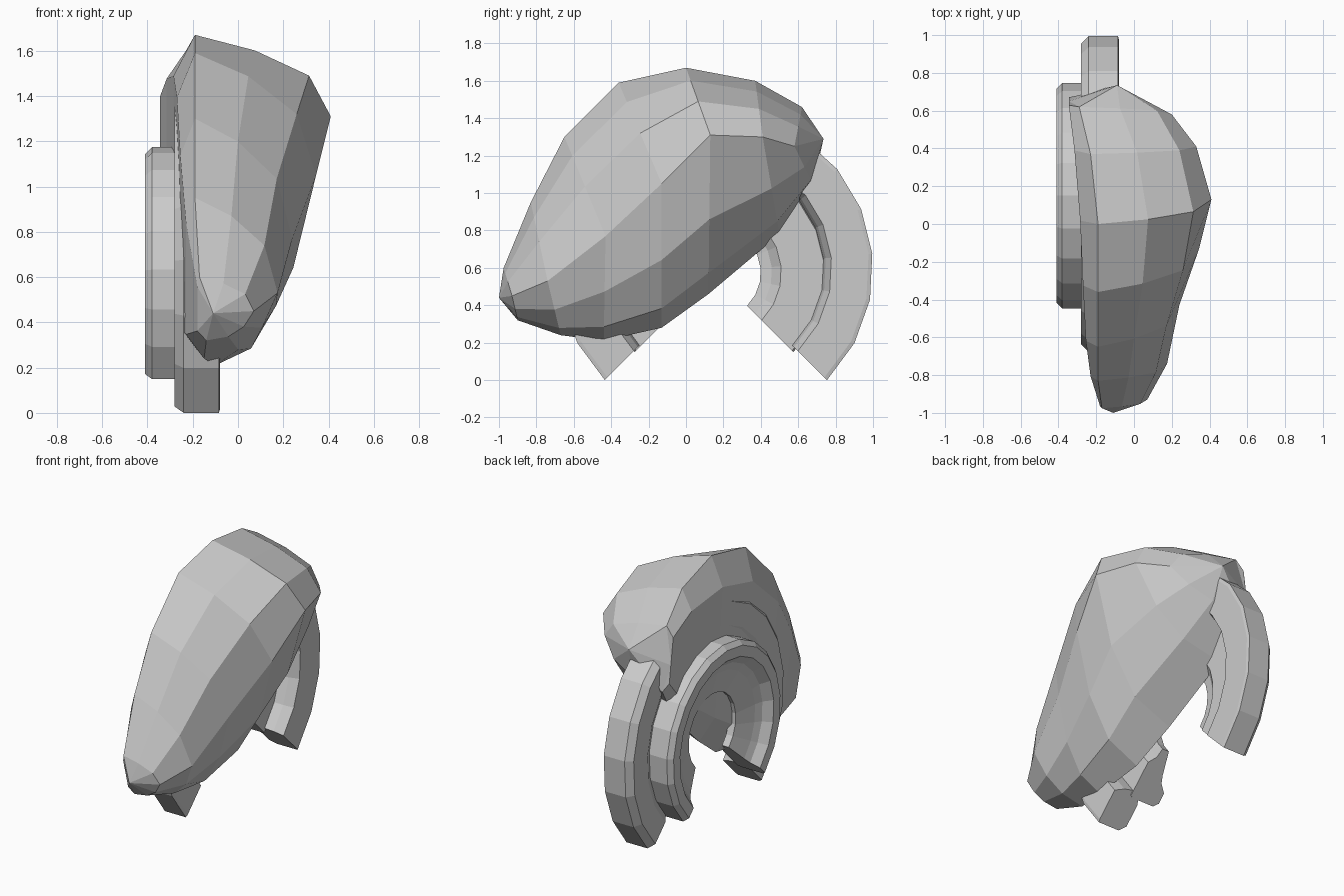
import bpy, bmesh
from math import sin, cos, radians

if "Cube" in bpy.data.objects:
    bpy.data.objects.remove(bpy.data.objects["Cube"])


def finish(bm, name):
    bmesh.ops.remove_doubles(bm, verts=bm.verts, dist=0.0005)
    bmesh.ops.recalc_face_normals(bm, faces=bm.faces)
    mesh = bpy.data.meshes.new(name)
    bm.to_mesh(mesh)
    bm.free()
    obj = bpy.data.objects.new(name, mesh)
    bpy.context.collection.objects.link(obj)
    return obj


def open_ring(name, profile, cy, cz, gap=45, steps=16):
    """Sweep a closed (x, radius) profile round an x axis, open at the bottom."""
    bm = bmesh.new()
    loops = []
    for i in range(steps + 1):
        a = radians(-gap + (180 + 2 * gap) * i / steps)
        loops.append([bm.verts.new((x, cy + r * cos(a), cz + r * sin(a))) for x, r in profile])
    n = len(profile)
    for a, b in zip(loops, loops[1:]):
        for k in range(n):
            bm.faces.new((a[k], a[(k + 1) % n], b[(k + 1) % n], b[k]))
    bm.faces.new(loops[0])
    bm.faces.new(loops[-1])
    return finish(bm, name)


# Domed shell: each section is upper rim, ridge, lower rim (x, y, z), inner side x
sections = [
    ((-.17, -.975, .60), (.07, -.93, .45), (-.14, -.90, .32), -.18),
    ((-.19, -.83, .95), (.175, -.74, .53), (-.15, -.67, .24), -.23),
    ((-.19, -.65, 1.30), (.24, -.43, .77), (-.10, -.44, .21), -.255),
    ((-.19, -.36, 1.59), (.345, -.13, 1.05), (-.13, -.13, .28), -.27),
    ((-.19, .00, 1.67), (.41, .13, 1.31), (-.18, .12, .46), -.285),
    ((-.23, .37, 1.60), (.33, .41, 1.30), (-.26, .50, .78), -.315),
    ((-.29, .62, 1.46), (.20, .58, 1.25), (-.30, .68, 1.04), -.345),
]
front_tip, back_tip, back_rim = (-.11, -1.0, .44), (-.09, .735, 1.29), (-.345, .65, 1.22)


def arc(rim, ridge, t, full):
    c, s = cos(radians(t)), sin(radians(t)) * full
    return (rim[0] + (ridge[0] - rim[0]) * s,
            ridge[1] + (rim[1] - ridge[1]) * c,
            ridge[2] + (rim[2] - ridge[2]) * c)


bm = bmesh.new()
rows = []
for up, ridge, low, inner in sections:
    pts = [up, arc(up, ridge, 36, .75), arc(up, ridge, 60, .97), ridge,
           arc(low, ridge, 58, .93), arc(low, ridge, 30, .93), low]
    # shallow bulge of the inner side
    for f in (.15, .85):
        pts.append((inner, up[1] * f + low[1] * (1 - f), up[2] * f + low[2] * (1 - f)))
    rows.append([bm.verts.new(p) for p in pts])
for a, b in zip(rows, rows[1:]):
    for k in range(9):
        n = (k + 1) % 9
        bm.faces.new((a[k], a[n], b[n], b[k]))
tip, end, rim = (bm.verts.new(p) for p in (front_tip, back_tip, back_rim))
first, last = rows[0], rows[-1]
for k in range(9):
    bm.faces.new((first[k], first[(k + 1) % 9], tip))
    bm.faces.new((last[k], last[(k + 1) % 9], end if k < 6 else rim))
bm.faces.new((last[0], end, rim))
bm.faces.new((last[6], rim, end))
finish(bm, "shoulder_shell")

# Large ring tucked under the shell
open_ring("large_ring", [(-.08, .82), (-.085, .84), (-.24, .84), (-.28, .80), (-.28, .65),
                         (-.24, .57), (-.14, .59), (-.08, .62)], .16, .594)

# Smaller inner ring with a stepped dish
open_ring("small_ring", [(-.22, .60), (-.38, .60), (-.41, .57), (-.41, .50), (-.36, .45),
                         (-.34, .40), (-.30, .25), (-.25, .25), (-.24, .31), (-.20, .36),
                         (-.20, .59)], .15, .574)
